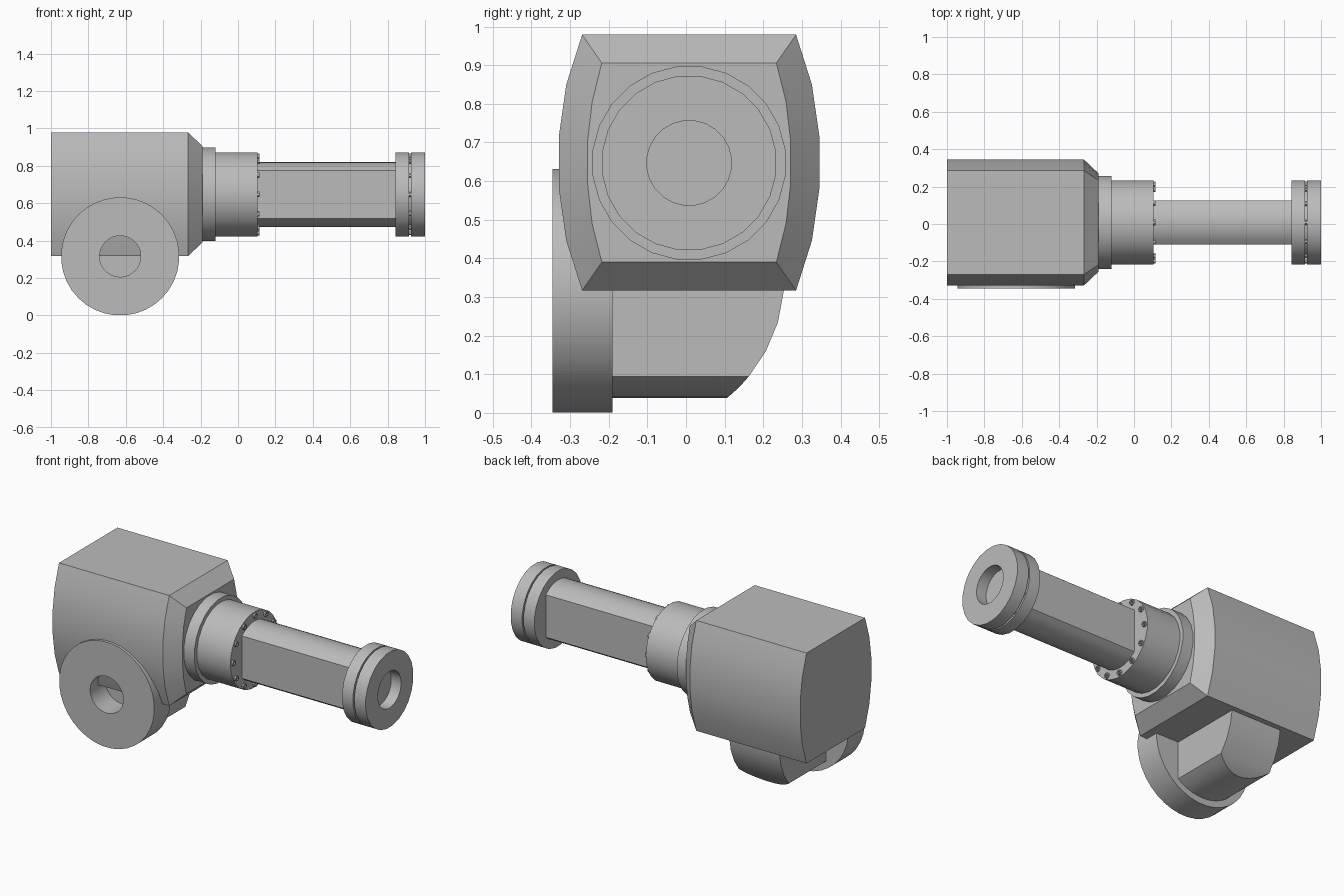
import bpy, bmesh, math
from mathutils import Vector

cube = bpy.data.objects.get("Cube")
if cube:
    bpy.data.objects.remove(cube, do_unlink=True)

# Single painted metal colour
metal = bpy.data.materials.new("plain_grey_metal")
metal.use_nodes = True
GREY = (0.5, 0.5, 0.5, 1)
metal.diffuse_color = GREY
metal.node_tree.nodes["Principled BSDF"].inputs["Base Color"].default_value = GREY

CY, CZ = 0.008, 0.647          # axis of the barrel
PX, PZ = -0.63, 0.316          # axis of the side port


def finish(name, bm, angle=25):
    bmesh.ops.remove_doubles(bm, verts=bm.verts, dist=1e-5)
    bmesh.ops.recalc_face_normals(bm, faces=bm.faces)
    mesh = bpy.data.meshes.new(name)
    bm.to_mesh(mesh)
    bm.free()
    mesh.materials.append(metal)
    obj = bpy.data.objects.new(name, mesh)
    bpy.context.collection.objects.link(obj)
    bpy.ops.object.select_all(action='DESELECT')
    obj.select_set(True)
    bpy.context.view_layer.objects.active = obj
    bpy.ops.object.shade_smooth_by_angle(angle=math.radians(angle))
    return obj


def loft(bm, rings, cap=True):
    """Skin a list of equal-length point rings."""
    loops = [[bm.verts.new(p) for p in ring] for ring in rings]
    n = len(loops[0])
    for a, b in zip(loops, loops[1:]):
        for i in range(n):
            j = (i + 1) % n
            bm.faces.new((a[i], a[j], b[j], b[i]))
    if cap:
        bm.faces.new(loops[0])
        bm.faces.new(loops[-1])


def ring(axis, centre, r, t, n):
    """Circle around the x or y axis at position t along it."""
    pts = []
    for i in range(n):
        a = 2 * math.pi * (i + 0.5) / n
        u, v = r * math.cos(a), r * math.sin(a)
        pts.append(Vector((t, centre[0] + u, centre[1] + v)) if axis == 'x'
                   else Vector((centre[0] + u, t, centre[1] + v)))
    return pts


def turned(name, axis, centre, profile, n=24):
    bm = bmesh.new()
    loft(bm, [ring(axis, centre, r, t, n) for r, t in profile])
    return finish(name, bm)


def bolt_circle(name, profile, radius=0.205, count=12):
    bm = bmesh.new()
    for k in range(count):
        a = 2 * math.pi * k / count
        c = (CY + radius * math.cos(a), CZ + radius * math.sin(a))
        loft(bm, [ring('x', c, r, t, 8) for r, t in profile])
    return finish(name, bm)


# Main housing: bulging sides, chamfered towards the barrel
def housing_section(x, half_height, widths):
    side = [(w, half_height * f) for w, f in
            zip(widths + widths[::-1], (1, 0.61, 0.21, -0.21, -0.61, -1))]
    return ([(x, CY + w, 0.648 + h) for w, h in side] +
            [(x, CY - w, 0.648 + h) for w, h in side[::-1]])


bm = bmesh.new()
outer, inner = [0.277, 0.318, 0.337], [0.226, 0.251, 0.263]
loft(bm, [housing_section(-1.0, 0.331, outer),
          housing_section(-0.268, 0.331, outer),
          housing_section(-0.19, 0.258, inner)])
finish("housing", bm)

# Neck collar and bolted barrel
turned("neck_collar", 'x', (CY, CZ), [(0.252, -0.2), (0.252, -0.12)])
turned("barrel", 'x', (CY, CZ), [(0.227, -0.13), (0.227, 0.103)])
bolt_circle("barrel_bolts", [(0.016, 0.1), (0.016, 0.114), (0.009, 0.114), (0.009, 0.105)])

# Long arm: a cylinder with two flattened sides
bm = bmesh.new()
R, FLAT = 0.173, 0.117
a0 = math.acos(FLAT / R)
arc = [a0 + (math.pi - 2 * a0) * i / 8 for i in range(9)]
section = [(R * math.cos(a), R * math.sin(a)) for a in arc]
section += [(-y, -z) for y, z in section]
loft(bm, [[(x, CY + y, CZ + z) for y, z in section] for x in (0.09, 0.86)])
finish("arm", bm)

# End flanges with a gap, a spacer and bolts bridging it
turned("end_flange_back", 'x', (CY, CZ), [(0.227, 0.843), (0.227, 0.915)])
turned("flange_spacer", 'x', (CY, CZ), [(0.19, 0.9), (0.19, 0.935)])
turned("end_flange_front", 'x', (CY, CZ),
       [(0.227, 0.924), (0.227, 1.0), (0.11, 1.0), (0.11, 0.93)])
bolt_circle("flange_bolts", [(0.014, 0.91), (0.014, 0.93)])

# Side port flange with a bore
turned("port_flange", 'y', (PX, PZ),
       [(0.316, -0.19), (0.316, -0.345), (0.11, -0.345), (0.11, -0.2)], n=36)

# Port duct: flat sides, rounded underside and a curved back
bm = bmesh.new()
rows = []
DR, DW = 0.277, 0.166
start = math.asin(DW / DR)
for i in range(6):
    a = start * i / 5
    rows.append((max(DR * math.sin(a), 0.002), PZ - DR * math.cos(a)))
rows += [(DW, z) for z in (0.16, 0.235, 0.32, 0.4)]
rings = []
for w, z in rows:
    back = -0.145 + math.sqrt(0.4 ** 2 - (z - 0.35) ** 2)
    rings.append([(PX - w, -0.2, z), (PX + w, -0.2, z),
                  (PX + w, back, z), (PX - w, back, z)])
loft(bm, rings)
finish("port_duct", bm)
